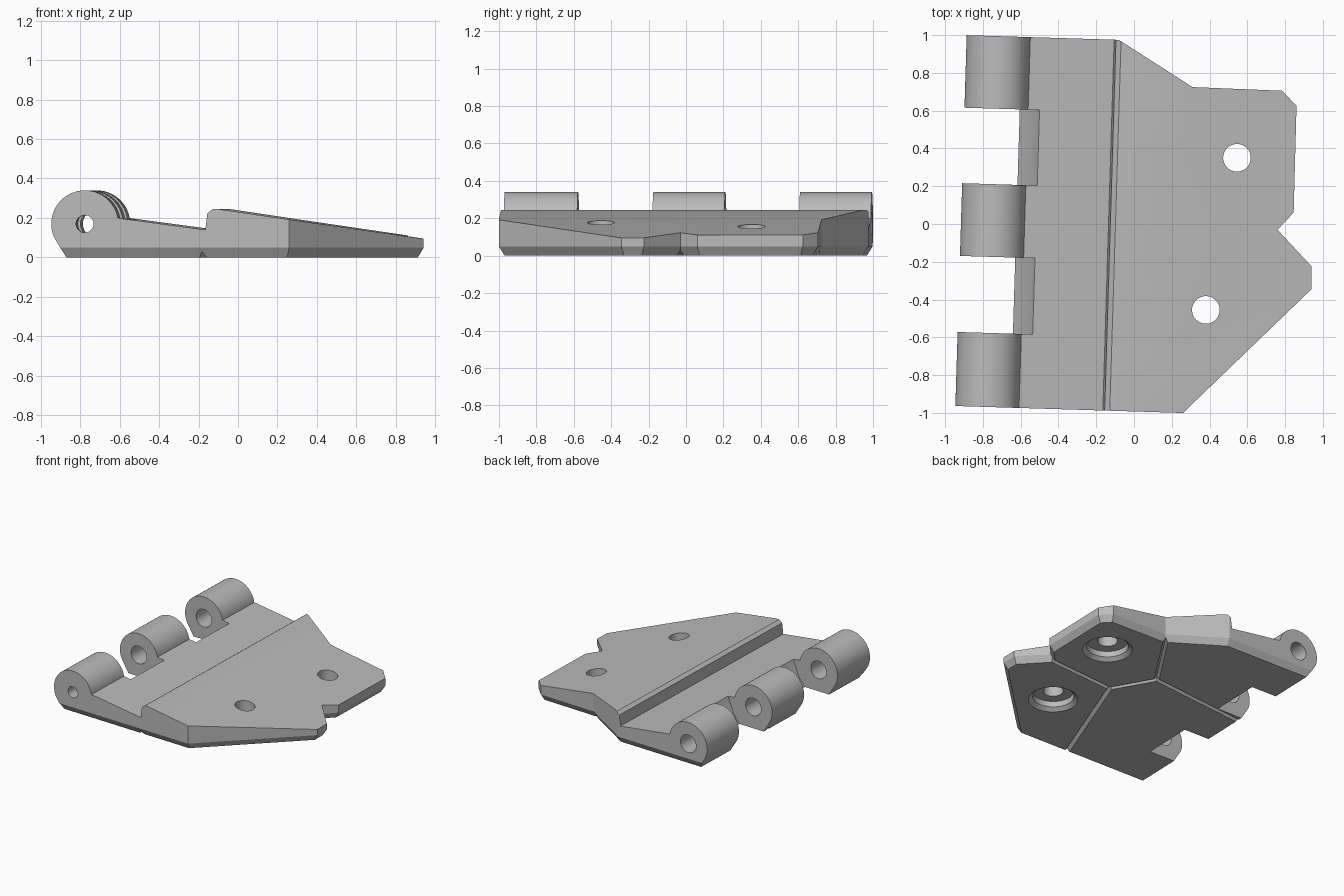
import bpy
import bmesh
import math
from mathutils import Matrix, Vector

cube = bpy.data.objects.get("Cube")
if cube:
    bpy.data.objects.remove(cube)

TILT = math.radians(-1.75)      # hinge line leans slightly in plan
PIN_X, PIN_Z, BARREL_R = -0.746, 0.17, 0.17
FRONT, BACK = -0.992, 0.972


def make_object(name, bm):
    bmesh.ops.recalc_face_normals(bm, faces=bm.faces[:])
    mesh = bpy.data.meshes.new(name)
    bm.to_mesh(mesh)
    bm.free()
    obj = bpy.data.objects.new(name, mesh)
    bpy.context.collection.objects.link(obj)
    return obj


def loft(name, rings):
    """Closed solid through matching rings of points."""
    bm = bmesh.new()
    loops = [[bm.verts.new(p) for p in ring] for ring in rings]
    for low, high in zip(loops, loops[1:]):
        for i in range(len(low)):
            j = (i + 1) % len(low)
            bm.faces.new((low[i], low[j], high[j], high[i]))
    bm.faces.new(loops[0][::-1])
    bm.faces.new(loops[-1])
    return make_object(name, bm)


def extrude_y(name, profile, y0, y1):
    return loft(name, [[(x, y, z) for x, z in profile] for y in (y0, y1)])


def inset(points, distance):
    """Offset a counter-clockwise outline inward with mitred corners."""
    result = []
    pts = [Vector(p) for p in points]
    for i, p in enumerate(pts):
        a = (p - pts[i - 1]).normalized()
        b = (pts[(i + 1) % len(pts)] - p).normalized()
        na, nb = Vector((-a.y, a.x)), Vector((-b.y, b.x))
        result.append(p + (na + nb) * distance / (1 + na.dot(nb)))
    return result


def circle(cx, cy, r, n=48):
    return [(cx + r * math.cos(math.tau * i / n), cy + r * math.sin(math.tau * i / n))
            for i in range(n)]


def combine(target, cutter, operation="DIFFERENCE"):
    mod = target.modifiers.new("cut", "BOOLEAN")
    mod.operation = operation
    mod.solver = "EXACT"
    mod.object = cutter
    bpy.context.view_layer.objects.active = target
    bpy.ops.object.modifier_apply(modifier=mod.name)
    bpy.data.objects.remove(cutter)


# Plate outline with a chamfered lower rim
outline = [(-1.1, FRONT), (0.29, FRONT), (0.95, -0.316), (0.947, -0.196),
           (0.76, -0.007), (0.843, 0.086), (0.841, 0.651), (0.763, 0.729),
           (0.288, 0.734), (-0.11, BACK), (-1.1, BACK)]
hinge = loft("hinge_leaf", [
    [(x, y, 0) for x, y in inset(outline, 0.03)],
    [(x, y, 0.05) for x, y in outline],
    [(x, y, 0.5) for x, y in outline]])

# Side profile: barrel, sunken strip, step and sloping top
arc = [math.radians(10 + 195 * i / 36) for i in range(37)]
profile = [(PIN_X + BARREL_R * math.cos(a), PIN_Z + BARREL_R * math.sin(a)) for a in arc]
profile += [(-0.84, 0), (-0.84, -0.1), (1.1, -0.1), (1.1, 0.073), (-0.07, 0.245),
            (-0.098, 0.245), (-0.125, 0.225), (-0.135, 0.14)]
combine(hinge, extrude_y("profile_body", profile, -1.2, 1.2), "INTERSECT")

# Gaps between the barrels
gap = [(-1.2, -0.1), (-0.623, -0.1), (-0.623, 0), (-0.573, 0.06),
       (-0.518, 0.192), (-0.47, 0.5), (-1.2, 0.5)]
for y0, y1 in ((-0.6, -0.197), (0.188, 0.588)):
    combine(hinge, extrude_y("barrel_gap", gap, y0, y1))

# Pin bore, narrower at the front end
combine(hinge, extrude_y("pin_bore", circle(PIN_X, PIN_Z, 0.07), -0.9, 1.2))
combine(hinge, extrude_y("pin_bore_tip", circle(PIN_X, PIN_Z, 0.044), -1.2, -0.8))

# Screw holes with recesses from below
recess = [(0.18, -0.02), (0.18, 0), (0.15, 0.025), (0.15, 0.07), (0.073, 0.07), (0.073, 0.5)]
for hx, hy in ((0.534, 0.367), (0.394, -0.443)):
    rings = [[(x, y, z) for x, y in circle(hx, hy, r)] for r, z in recess]
    combine(hinge, loft("screw_hole", rings))

# V grooves dividing the underside
fork_a, fork_b = Vector((0.172, -0.065)), Vector((-0.017, 0.243))
grooves = [(fork_a, (-0.178, -1.05)), (fork_a, (0.82, 0.0)), (fork_a, fork_b),
           (fork_b, (0.32, 0.79)), (fork_b, (-0.85, 0.14))]
for start, end in grooves:
    end = Vector(end)
    along = (end - start).normalized()
    side = Vector((-along.y, along.x)) * 0.03
    rings = [[(*(p - side), -0.02), (*(p + side), -0.02), (*p, 0.03)]
             for p in (start - along * 0.006, end)]
    combine(hinge, loft("groove", rings))

# Finish: tilt, shading and colour
hinge.data.transform(Matrix.Rotation(TILT, 4, "Z"))
grey = bpy.data.materials.new("plain_grey")
grey.use_nodes = True
colour = (0.5, 0.5, 0.5, 1)
grey.diffuse_color = colour
grey.node_tree.nodes["Principled BSDF"].inputs["Base Color"].default_value = colour
hinge.data.materials.clear()
hinge.data.materials.append(grey)
for poly in hinge.data.polygons:
    poly.material_index = 0
bpy.ops.object.select_all(action="DESELECT")
hinge.select_set(True)
bpy.context.view_layer.objects.active = hinge
bpy.ops.object.shade_smooth_by_angle(angle=math.radians(25))
